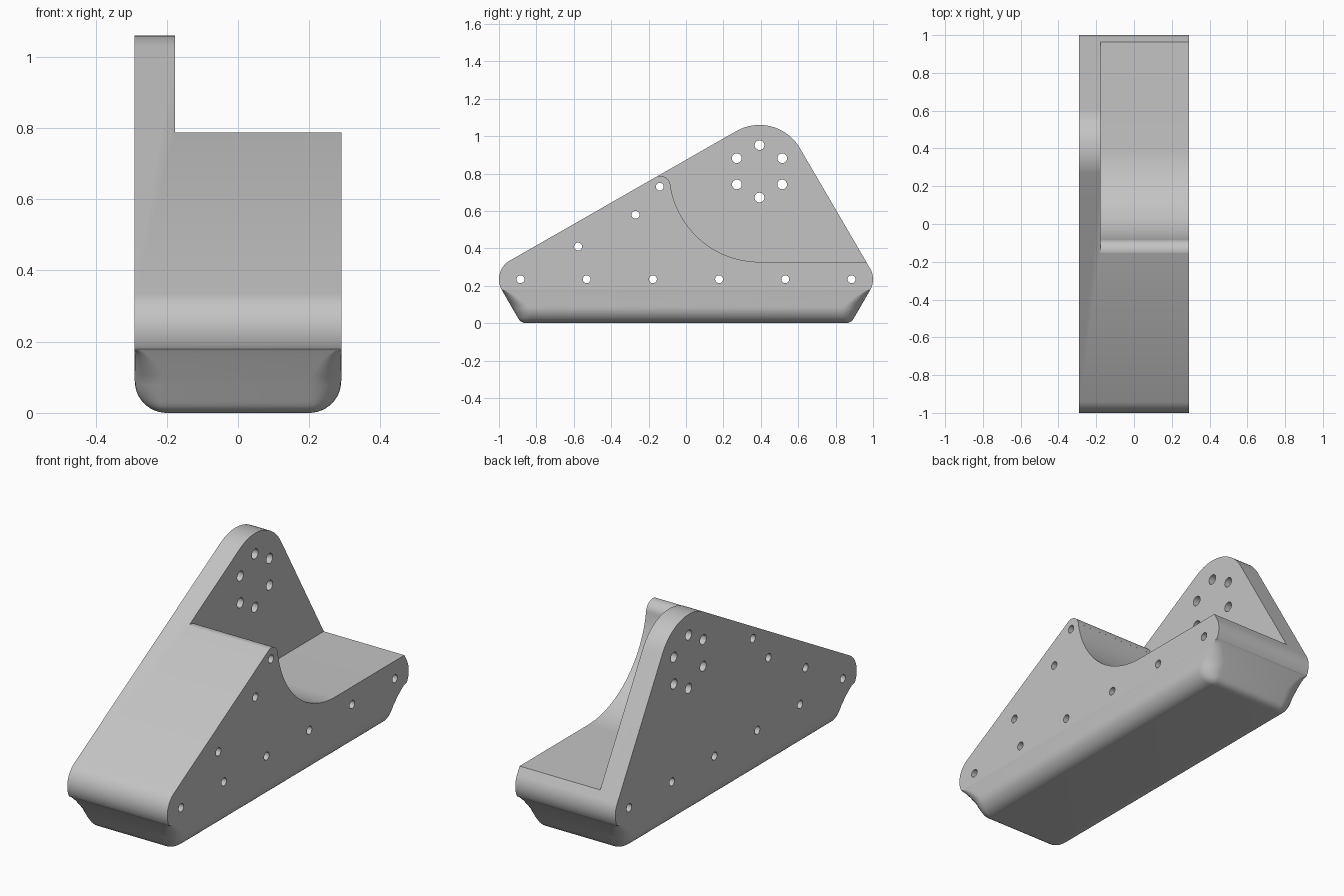
import bpy, bmesh, math
from math import sin, cos, radians, sqrt

cube = bpy.data.objects.get("Cube")
if cube:
    bpy.data.objects.remove(cube)

HALF = 0.29                    # half width of the body
END_Y, END_Z, END_R = 0.885, 0.235, 0.115    # rounded ends
HUB_Y, HUB_Z, HUB_R = 0.393, 0.81, 0.25      # rounded top
SPLIT = END_Z - END_R / 2      # where the rounded end meets the sloping base
ROUND = 0.09                   # base edge rounding

grey = bpy.data.materials.new("plain_grey")
grey.use_nodes = True
colour = (0.55, 0.55, 0.55, 1)
grey.diffuse_color = colour
grey.node_tree.nodes["Principled BSDF"].inputs["Base Color"].default_value = colour


def make_object(name, bm):
    bmesh.ops.recalc_face_normals(bm, faces=bm.faces)
    mesh = bpy.data.meshes.new(name)
    bm.to_mesh(mesh)
    bm.free()
    mesh.materials.append(grey)
    obj = bpy.data.objects.new(name, mesh)
    bpy.context.collection.objects.link(obj)
    return obj


def arc(cy, cz, r, start, end, steps=24):
    angles = [radians(start + (end - start) * i / steps) for i in range(steps + 1)]
    return [(cy + r * cos(a), cz + r * sin(a)) for a in angles]


def add_prism(bm, outline, x0, x1):
    """Extrude a side outline (y, z) across the width."""
    face = bm.faces.new([bm.verts.new((x0, y, z)) for y, z in outline])
    new = bmesh.ops.extrude_face_region(bm, geom=[face])["geom"]
    verts = [v for v in new if isinstance(v, bmesh.types.BMVert)]
    bmesh.ops.translate(bm, verts=verts, vec=(x1 - x0, 0, 0))


def combine(target, other, operation):
    mod = target.modifiers.new(operation, "BOOLEAN")
    mod.operation, mod.solver, mod.object = operation, "EXACT", other
    bpy.context.view_layer.objects.active = target
    bpy.ops.object.modifier_apply(modifier=mod.name)
    bpy.data.objects.remove(other)


# Main triangular body with rounded corners
bm = bmesh.new()
add_prism(bm, arc(-END_Y, END_Z, END_R, 210, 120)
          + arc(HUB_Y, HUB_Z, HUB_R, 120, 30)
          + arc(END_Y, END_Z, END_R, 30, -30), -HALF, HALF)
body = make_object("bracket_body", bm)

# Scooped recess, leaving a tall plate on one side
bm = bmesh.new()
add_prism(bm, arc(-0.14, 0.73, 0.0575, 121, 8.5)
          + arc(HUB_Y, HUB_Z, 0.482, 188.5, 270, 40)
          + [(1.2, 0.328), (1.2, 1.3), (-0.3, 1.3)], -0.177, HALF + 0.1)
combine(body, make_object("recess_cutter", bm), "DIFFERENCE")


# Base: stacked rounded rectangles that taper and round off underneath
def base_length(z):
    foot = END_Y + END_R * cos(radians(30)) - SPLIT / math.tan(radians(60))
    if z < 0.025:
        return foot - 0.029 + sqrt(0.05 ** 2 - (0.05 - z) ** 2)
    return foot + z / math.tan(radians(60))


levels = []
for i in range(13):
    a = radians(90 * i / 12)
    levels.append((ROUND * (1 - cos(a)), ROUND * (1 - sin(a))))
for i in range(1, 11):
    levels.append((SPLIT - (SPLIT - ROUND) * (1 - i / 10) ** 2, 0))

bm = bmesh.new()
rings = []
for z, inset in levels:
    fade = sqrt(max(0, min(1, (SPLIT - z) / (SPLIT - ROUND))))
    r = max(0, ROUND * fade - inset)
    w, length = HALF - inset, base_length(z)
    ring = []
    for sx, sy, start in ((1, 1, 0), (-1, 1, 90), (-1, -1, 180), (1, -1, 270)):
        ring += [bm.verts.new((x, y, z)) for x, y in
                 arc(sx * (w - r), sy * (length - r), r, start, start + 90, 8)]
    rings.append(ring)
for low, high in zip(rings, rings[1:]):
    for i in range(len(low)):
        j = (i + 1) % len(low)
        bm.faces.new((low[i], low[j], high[j], high[i]))
bm.faces.new(rings[0])
bm.faces.new(rings[-1])
bmesh.ops.remove_doubles(bm, verts=bm.verts, dist=1e-5)
combine(body, make_object("rounded_base", bm), "UNION")

# Through holes: bottom row, sloping edge and bolt ring
holes = [(-END_Y + i * END_Y * 0.4, END_Z, 0.021) for i in range(6)]
holes += [(-0.577, 0.41, 0.021), (-0.27, 0.58, 0.021), (-0.14, 0.73, 0.021)]
holes += [(y, z, 0.026) for y, z in arc(HUB_Y, HUB_Z + 0.002, 0.14, 90, 390, 5)]
bm = bmesh.new()
for y, z, r in holes:
    add_prism(bm, arc(y, z, r, 0, 345, 23), -HALF - 0.1, HALF + 0.1)
combine(body, make_object("hole_cutter", bm), "DIFFERENCE")

# Smooth curved faces, keep sharp edges
bpy.ops.object.select_all(action="DESELECT")
body.select_set(True)
bpy.context.view_layer.objects.active = body
bpy.ops.object.shade_smooth_by_angle(angle=radians(30))
